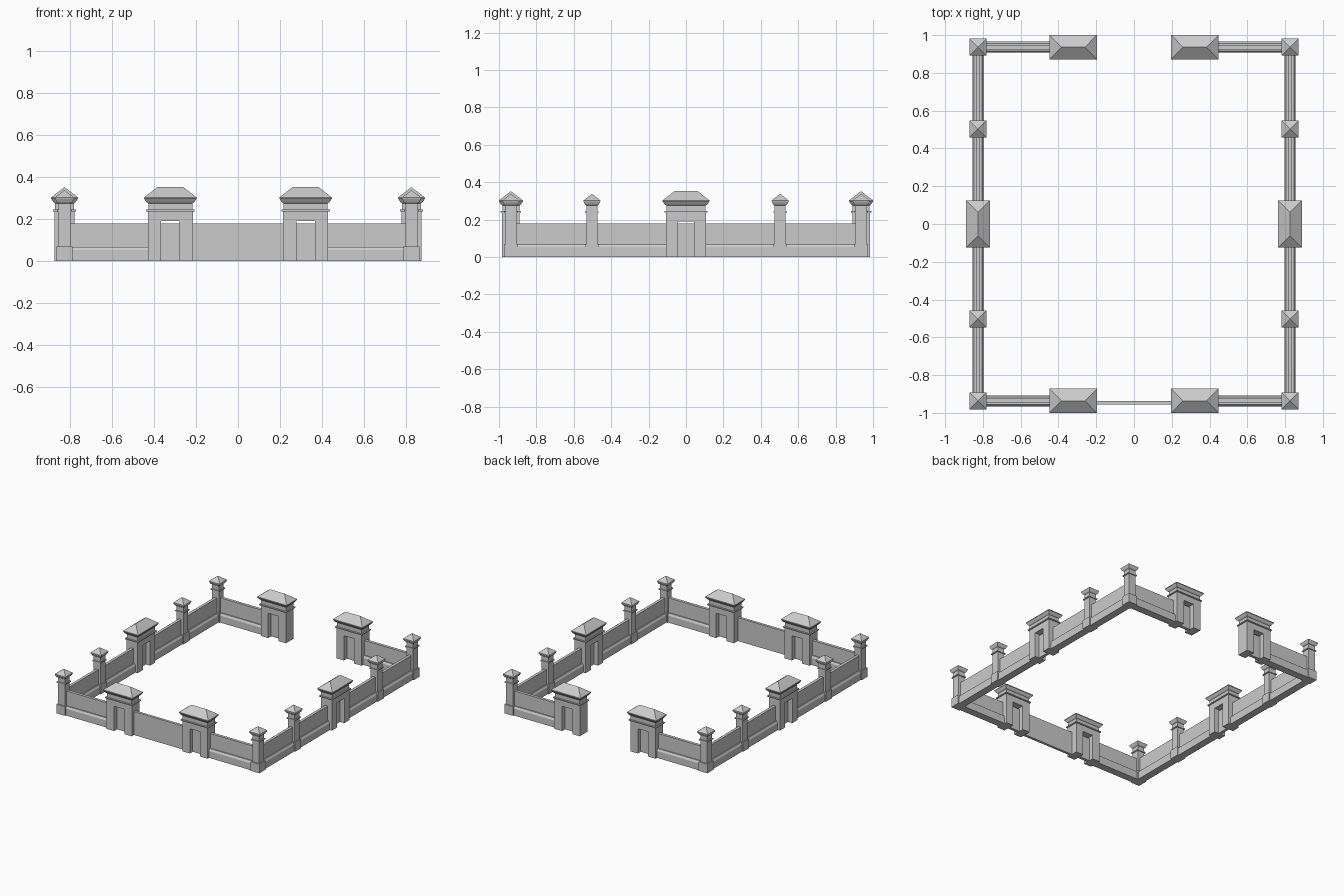
import bpy, bmesh

if "Cube" in bpy.data.objects:
    bpy.data.objects.remove(bpy.data.objects["Cube"])

WX, WY = 0.826, 0.936      # wall centre lines
GX = 0.322                 # front/back gate offset
H = 0.18                   # wall height


def finish(name, bm):
    bmesh.ops.recalc_face_normals(bm, faces=bm.faces[:])
    me = bpy.data.meshes.new(name)
    bm.to_mesh(me)
    bm.free()
    ob = bpy.data.objects.new(name, me)
    bpy.context.collection.objects.link(ob)
    return ob


def stack(bm, cx, cy, rings):
    """Loft rectangles (half x, half y, z) upwards into a closed solid."""
    loops = []
    for hx, hy, z in rings:
        loops.append([bm.verts.new((cx + sx * hx, cy + sy * hy, z))
                      for sx, sy in ((-1, -1), (1, -1), (1, 1), (-1, 1))])
    for a, b in zip(loops, loops[1:]):
        for i in range(4):
            j = (i + 1) % 4
            bm.faces.new((a[i], a[j], b[j], b[i]))
    bm.faces.new(loops[0][::-1])
    bm.faces.new(loops[-1])
    bmesh.ops.remove_doubles(bm, verts=[v for l in loops for v in l], dist=1e-5)


def post(name, x, y):
    bm = bmesh.new()
    # base block
    stack(bm, x, y, [(.037, .037, 0), (.037, .037, .07)])
    # shaft with thin collar and pyramid cap
    s, c, e = .029, .036, .045
    stack(bm, x, y, [(s, s, .06), (s, s, .235), (c, c, .235), (c, c, .243),
                     (s, s, .243), (s, s, .275), (.036, .036, .28), (e, e, .297),
                     (e, e, .303), (0, 0, .338)])
    return finish(name, bm)


def gate(name, x, y, along_x):
    bm = bmesh.new()

    def put(u, rings):
        if along_x:
            stack(bm, x + u, y, rings)
        else:
            stack(bm, x, y + u, [(b, a, z) for a, b, z in rings])
    # jambs
    for s in (-1, 1):
        put(s * .0755, [(.0315, .047, 0), (.0315, .047, .19)])
    # lintel, collar, cornice and hipped roof
    put(0, [(.107, .047, .19), (.107, .047, .237), (.115, .055, .237), (.115, .055, .245),
            (.105, .045, .245), (.105, .045, .275), (.113, .052, .28), (.125, .064, .297),
            (.125, .064, .303), (.062, 0, .352)])
    return finish(name, bm)


def wall(name, a, b, c, along_x, plinth=True, half=.011):
    """Wall from a to b along one axis, at c on the other."""
    bm = bmesh.new()
    L, m = abs(b - a) / 2, (a + b) / 2
    p = [(.029, 0), (.029, .053), (.02, .068), (half, .068), (half, H)] if plinth \
        else [(half, 0), (half, H)]
    if along_x:
        stack(bm, m, c, [(L, w, z) for w, z in p])
    else:
        stack(bm, c, m, [(w, L, z) for w, z in p])
    return finish(name, bm)


# posts along both sides
for x in (-WX, WX):
    for y in (-WY, WY):
        post("corner_post", x, y)
    for y in (-.503, .503):
        post("side_post", x, y)
    # side gate, its door panel and the walls either side
    gate("side_gate", x, 0, False)
    wall("side_door_panel", -.1, .1, x, False, plinth=False)
    for s in (-1, 1):
        wall("side_wall", s * .09, s * WY, x, False)

# front and back gates with short walls to the corners
for y in (-WY, WY):
    for s in (-1, 1):
        gate("end_gate", s * GX, y, True)
        wall("end_wall", s * (GX + .09), s * WX, y, True)
        wall("end_door_panel", s * (GX - .09), s * (GX + .1), y, True, plinth=False)

# thin wall joining the two front gates
wall("front_middle_wall", -GX + .08, GX - .08, -WY - .01, True, plinth=False, half=.01)
